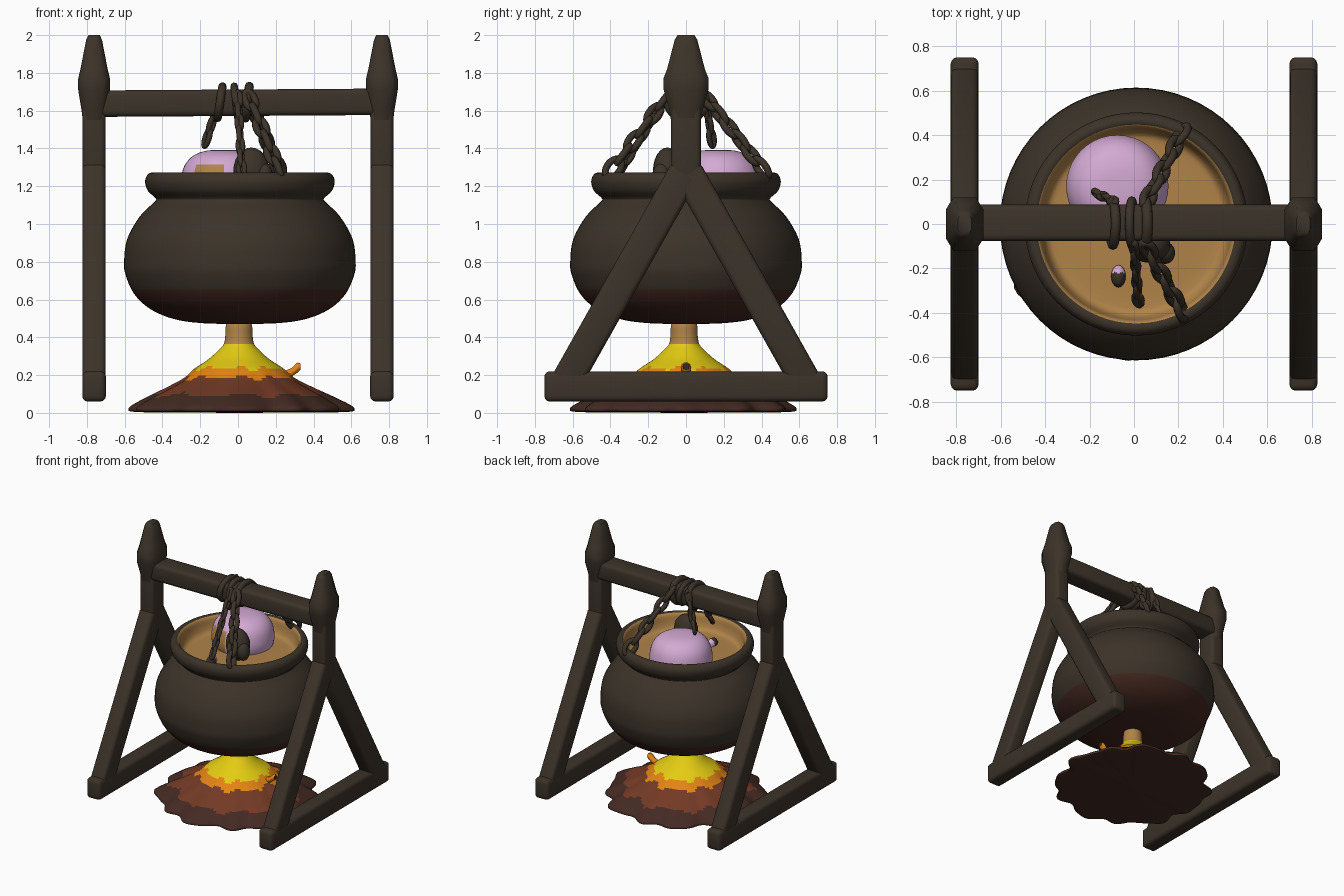
import bpy, bmesh, math, random
from mathutils import Vector, Matrix

if "Cube" in bpy.data.objects:
    bpy.data.objects.remove(bpy.data.objects["Cube"])

random.seed(4)

def mat(name, r, g, b):
    lin = lambda c: (c / 255 / 12.92) if c < 10 else ((c / 255 + 0.055) / 1.055) ** 2.4
    m = bpy.data.materials.new(name)
    m.diffuse_color = (lin(r), lin(g), lin(b), 1)
    m.use_nodes = True
    m.node_tree.nodes["Principled BSDF"].inputs["Base Color"].default_value = m.diffuse_color
    return m

DARK = mat("dark iron wood", 60, 51, 41)
SCORCH = mat("scorched iron", 66, 38, 30)
TAN = mat("tan brew", 176, 131, 73)
PINK = mat("lilac bubble", 212, 170, 212)
YELLOW = mat("flame yellow", 228, 204, 18)
ORANGE = mat("flame orange", 228, 132, 20)
RUST = mat("ember rust", 116, 58, 37)
BROWN = mat("ash brown", 68, 42, 34)

def finish(name, bm, mats, rule=None, angle=50):
    bmesh.ops.remove_doubles(bm, verts=bm.verts, dist=0.0004)
    bmesh.ops.recalc_face_normals(bm, faces=bm.faces)
    bm.normal_update()
    if rule:
        for f in bm.faces:
            f.material_index = rule(f.calc_center_median(), f.normal)
    me = bpy.data.meshes.new(name)
    bm.to_mesh(me)
    bm.free()
    for m in mats:
        me.materials.append(m)
    ob = bpy.data.objects.new(name, me)
    bpy.context.collection.objects.link(ob)
    bpy.ops.object.select_all(action='DESELECT')
    ob.select_set(True)
    bpy.context.view_layer.objects.active = ob
    bpy.ops.object.shade_smooth_by_angle(angle=math.radians(angle))
    return ob

def smooth_path(pts, n=4):
    # Catmull-Rom interpolation
    P = [Vector(p) for p in pts]
    P = [2 * P[0] - P[1]] + P + [2 * P[-1] - P[-2]]
    out = []
    for i in range(1, len(P) - 2):
        a, b, c, d = P[i - 1:i + 3]
        for k in range(n):
            t = k / n
            out.append(0.5 * (2 * b + (c - a) * t + (2 * a - 5 * b + 4 * c - d) * t * t
                              + (3 * b - a - 3 * c + d) * t ** 3))
    return out + [P[-2]]

def loft(bm, rings, caps=False):
    vs = [[bm.verts.new(p) for p in r] for r in rings]
    n = len(vs[0])
    for a, b in zip(vs, vs[1:]):
        for i in range(n):
            bm.faces.new((a[i], a[(i + 1) % n], b[(i + 1) % n], b[i]))
    if caps:
        bm.faces.new(vs[0])
        bm.faces.new(vs[-1])

def lathe(name, pts, mats, rule=None, center=(0, 0), seg=64, wobble=None, n=4):
    bm = bmesh.new()
    rings = []
    for p in smooth_path(pts, n):
        ring = []
        for i in range(seg):
            a = 2 * math.pi * i / seg
            r = max(p.x, 0.00005) * (1 + (wobble(a, p.y) if wobble else 0))
            ring.append((center[0] + r * math.cos(a), center[1] + r * math.sin(a), p.y))
        rings.append(ring)
    loft(bm, rings)
    return finish(name, bm, mats, rule)

def beam(name, p0, p1, w, h, side):
    # rounded square bar from p0 to p1; w along 'side', h across it
    p0, p1, side = Vector(p0), Vector(p1), Vector(side)
    d = (p1 - p0).normalized()
    up = d.cross(side).normalized()
    bm = bmesh.new()
    corners = [side * (sx * w / 2) + up * (sy * h / 2) for sx, sy in ((-1, -1), (1, -1), (1, 1), (-1, 1))]
    loft(bm, [[p + c for c in corners] for p in (p0, p1)], caps=True)
    bmesh.ops.bevel(bm, geom=list(bm.edges), offset=0.028, segments=3, profile=0.5, affect='EDGES')
    return finish(name, bm, [DARK], angle=60)

def ring_into(bm, M, a, b, minor, seg=20, sub=8):
    # oval link (half axes a, b in local xy) placed by matrix M
    rings = []
    for i in range(seg + 1):
        t = 2 * math.pi * i / seg
        o = Vector((math.cos(t), math.sin(t), 0))
        c = Vector((a * o.x, b * o.y, 0))
        rings.append([M @ (c + minor * (math.cos(s) * o + math.sin(s) * Vector((0, 0, 1))))
                      for s in (2 * math.pi * k / sub for k in range(sub))])
    loft(bm, rings)

# A-frame sides
X = (1, 0, 0)
for label, s in (("left", -1), ("right", 1)):
    x = 0.762 * s
    beam(label + "_foot_bar", (x, -0.75, 0.14), (x, 0.75, 0.14), 0.125, 0.16, X)
    for end, e in (("front", -1), ("back", 1)):
        beam(f"{label}_{end}_leg", (x, 0.67 * e, 0.10), (x, 0.0, 1.29), 0.123, 0.165, X)
    beam(label + "_post", (x, 0, 1.14), (x, 0, 1.72), 0.123, 0.16, X)
    # pointed post cap
    bm = bmesh.new()
    rings = []
    for z, hx, hy in ((1.55, .06, .08), (1.60, .066, .088), (1.71, .084, .118), (1.77, .084, .12),
                      (1.82, .072, .1), (1.975, .042, .06), (2.0, .03, .045)):
        rings.append([(x + hx * u, hy * v, z) for u, v in
                      ((1, .55), (.6, 1), (-.6, 1), (-1, .55), (-1, -.55), (-.6, -1), (.6, -1), (1, -.55))])
    loft(bm, rings, caps=True)
    finish(label + "_post_cap", bm, [DARK], angle=60)

# Cross bar
beam("cross_bar", (-0.76, 0.005, 1.637), (0.76, 0.005, 1.647), 0.165, 0.14, (0, 1, 0))

# Cauldron with brew inside
C = (0.01, 0)
def pot_rule(c, n):
    rad = Vector((c.x - C[0], c.y, 0))
    r = rad.length
    if c.z > 1.1 and r < 0.445 and n.dot(rad.normalized()) < 0.1:
        return 2
    return 1 if c.z < 0.66 else 0
lathe("cauldron", [(0, .47), (.2, .475), (.35, .497), (.475, .55), (.56, .63), (.605, .73), (.613, .80),
                   (.597, .92), (.53, 1.04), (.455, 1.115), (.445, 1.135), (.487, 1.175), (.502, 1.225),
                   (.488, 1.262), (.46, 1.272), (.437, 1.255), (.425, 1.20), (.405, 1.16),
                   (.36, 1.148), (.2, 1.15), (0, 1.15)],
      [DARK, SCORCH, TAN], pot_rule, C)

# Bubble rising out of the brew, with a smear on its front
def bubble_rule(c, n):
    return 1 if (n.y < -0.55 and c.z < 1.32 and -0.23 < c.x < -0.07) else 0
lathe("bubble", [(.2, 1.10), (.228, 1.18), (.226, 1.25), (.205, 1.315), (.16, 1.363), (.09, 1.388), (0, 1.393)],
      [PINK, TAN], bubble_rule, (-0.075, 0.17), 40)

def blob(name, loc, size, mats, rule=None):
    bm = bmesh.new()
    bmesh.ops.create_uvsphere(bm, u_segments=20, v_segments=12, radius=1)
    bm.transform(Matrix.Translation(loc) @ Matrix.Diagonal((*size, 1)))
    finish(name, bm, mats, rule)

blob("floating_lump", (0.07, -0.10, 1.28), (.095, .075, .125), [DARK])
blob("side_lump", (0.14, -0.13, 1.25), (.045, .05, .07), [DARK])
blob("small_bubble", (-0.07, -0.235, 1.16), (.033, .05, .04), [DARK, PINK], lambda c, n: int(c.y > -0.22))

# Chains from the cross bar to the rim
def chain(name, p0, p1, n, wide, minor):
    p0, p1 = Vector(p0), Vector(p1)
    d = p1 - p0
    q = d.to_track_quat('X', 'Z').to_matrix().to_4x4()
    step = d.length / n
    bm = bmesh.new()
    for i in range(n):
        M = Matrix.Translation(p0 + d * ((i + .5) / n)) @ q @ Matrix.Rotation(math.pi / 2 * (i % 2) + .5, 4, 'X')
        k = 1.35 if i == n - 1 else 1
        ring_into(bm, M, step * .62, wide * k, minor)
    finish(name, bm, [DARK])

chain("back_chain", (.05, .09, 1.69), (.225, .43, 1.26), 6, .026, .019)
chain("front_chain", (.05, -.09, 1.69), (.225, -.41, 1.26), 6, .026, .019)
chain("middle_chain", (0, -.09, 1.69), (.02, -.36, 1.26), 7, .013, .015)
chain("loose_chain_end", (-.085, .10, 1.70), (-.175, .14, 1.42), 4, .012, .015)

# Loops tied round the bar
bm = bmesh.new()
for x, tilt, m in ((-.095, .15, .022), (-.01, -.12, .02), (.05, .12, .024)):
    M = Matrix.Translation((x, 0.005, 1.645)) @ Matrix.Rotation(math.pi / 2 + tilt, 4, 'Y')
    ring_into(bm, M, .085, .1, m, 28)
finish("bar_loops", bm, [DARK])

# Fire mound with banded colours and ragged edge
phase = [random.uniform(0, 6.28) for _ in range(3)]
def ragged(a, z):
    amp = 0.06 * max(0, min(1, (0.24 - z) / 0.2))
    return amp * (.65 * math.sin(12 * a + phase[0]) + .4 * math.sin(7 * a + phase[1]) + .3 * math.sin(19 * a + phase[2]))
def fire_rule(c, n):
    a = math.atan2(c.y, c.x)
    z = c.z + .008 * math.sin(9 * a) + .006 * math.sin(14 * a)
    if n.z < -0.5:
        return 4
    return 0 if c.z > .365 else 1 if z > .235 else 2 if z > .185 else 3 if z > .095 else 4
lathe("fire_mound", [(0, 0), (.3, .002), (.54, .005), (.575, .02), (.55, .045), (.47, .09), (.38, .135), (.29, .185),
                     (.235, .235), (.16, .285), (.105, .335), (.08, .365), (.072, .41), (.063, .48), (0, .49)],
      [TAN, YELLOW, ORANGE, RUST, BROWN], fire_rule, (0.005, -0.01), 120, ragged)

# Small ember sticking out of the mound
bm = bmesh.new()
loft(bm, [[(x, r * math.cos(t), z + r * math.sin(t)) for t in (k * math.pi / 5 for k in range(10))]
          for x, z, r in ((.22, .19, .022), (.285, .215, .024), (.315, .24, .028), (.332, .245, .018))], caps=True)
finish("ember", bm, [ORANGE, BROWN], lambda c, n: int(n.x > .7))
